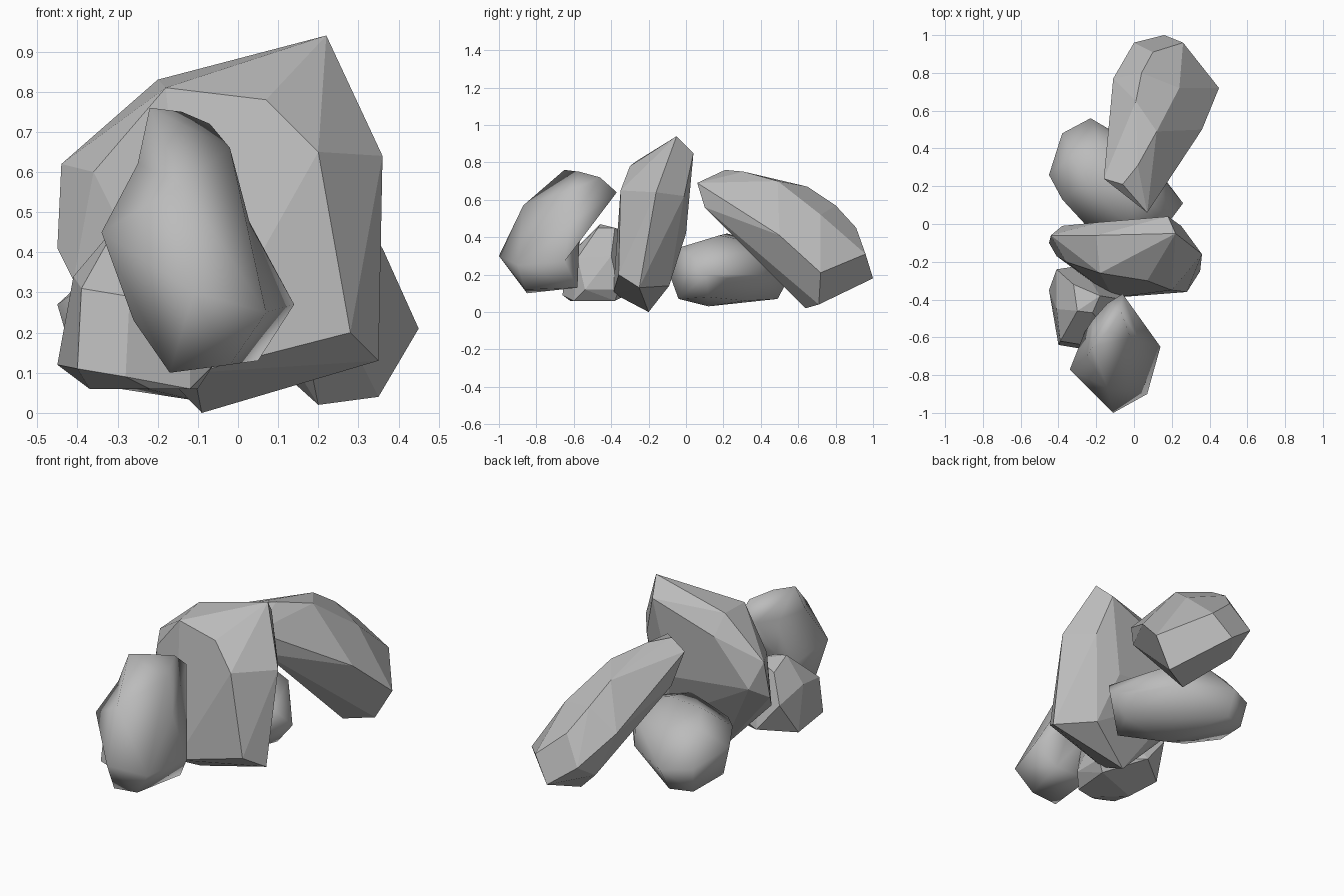
import bpy
import bmesh
import math
from mathutils import Vector

default_cube = bpy.data.objects.get("Cube")
if default_cube:
    bpy.data.objects.remove(default_cube, do_unlink=True)


def make_material(name, colour):
    material = bpy.data.materials.new(name)
    material.use_nodes = True
    material.diffuse_color = colour
    material.node_tree.nodes["Principled BSDF"].inputs["Base Color"].default_value = colour
    return material


stone_grey = make_material("stone grey", (0.5, 0.5, 0.5, 1))


def make_rock(name, corners, smooth=False, dents=()):
    """Wrap a chipped stone around its corners, given in hundredths of a unit.

    Each dent is a corner and an inward shift that hollows the finished stone.
    """
    bm = bmesh.new()
    for corner in corners:
        bm.verts.new(Vector(corner) / 100)
    hollows = [(bm.verts.new(Vector(start) / 100), Vector(shift) / 100) for start, shift in dents]
    result = bmesh.ops.convex_hull(bm, input=bm.verts[:])
    spare = {item for item in result["geom_interior"] + result["geom_unused"]
             if isinstance(item, bmesh.types.BMVert)}
    for vert, shift in hollows:
        if vert not in spare:
            vert.co += shift
    bmesh.ops.delete(bm, geom=list(spare), context="VERTS")

    # Merge nearly level triangles into broad chiselled facets
    if not smooth:
        bmesh.ops.dissolve_limit(bm, angle_limit=math.radians(7),
                                 verts=bm.verts[:], edges=bm.edges[:])
    bmesh.ops.recalc_face_normals(bm, faces=bm.faces[:])
    for face in bm.faces:
        face.smooth = smooth

    mesh = bpy.data.meshes.new(name)
    bm.to_mesh(mesh)
    bm.free()
    mesh.materials.append(stone_grey)
    rock = bpy.data.objects.new(name, mesh)
    bpy.context.collection.objects.link(rock)
    return rock


# Tall standing slab in the middle
make_rock("standing_slab", [
    (22, -5, 94), (18, 4, 85), (-20, -6, 83), (-18, -26, 81), (7, -30, 78),
    (20, -35, 65), (36, -16, 64), (25, -1, 62), (28, -36, 20), (35, -25, 13),
    (-11, -39, 10), (-9, -20, 0), (-45, -10, 41), (-44, -6, 62), (-36, -20, 60),
    (-41, -17, 33), (-38, -1, 47), (-18, 1, 72), (18, -9, 14), (10, 0, 42),
])

# Long slab leaning against the back
make_rock("leaning_slab", [
    (7, 6, 69), (-16, 24, 72), (-6, 21, 76), (2, 31, 75), (12, 49, 70), (1, 65, 67),
    (4, 80, 57), (10, 91, 45), (26, 96, 31), (16, 100, 18), (0, 96, 30),
    (-11, 77, 45), (-15, 40, 64), (24, 72, 52), (36, 50, 41), (45, 72, 21),
    (35, 71, 4), (20, 64, 2), (9, 10, 56), (18, 38, 30), (-12, 30, 54), (0, 80, 20),
])

# Small block at the front
make_rock("small_block", [
    (-30, -46, 47), (-22, -47, 45), (-18, -38, 45), (-32, -32, 43), (-41, -45, 34),
    (-41, -24, 30), (-39, -62, 31), (-27, -64, 29), (-12, -58, 29), (-6, -40, 30),
    (-45, -35, 12), (-40, -64, 11), (-28, -66, 9), (-22, -62, 6), (-12, -60, 6),
    (-6, -54, 12), (-6, -36, 12), (-28, -22, 14), (-37, -48, 6), (-10, -38, 6),
])

# Worn boulder at the very front, hollowed behind
make_rock("front_boulder", [
    (-22, -65, 76), (-14, -57, 75), (-7, -46, 72), (-6, -37, 64), (-14, -42, 62),
    (-22, -51, 63), (-34, -77, 45), (-14, -87, 57), (-11, -100, 30), (7, -90, 25),
    (14, -65, 27), (5, -58, 13), (-17, -85, 10), (-26, -78, 23), (-17, -58, 13),
    (-2, -60, 66), (-2, -86, 12), (-26, -57, 36),
], smooth=True, dents=[
    ((-16, -42, 40), (0, -15, 0)),
    ((-4, -42, 40), (0, -15, 0)),
    ((9, -62, 47), (-6, 0, 0)),
    ((-31, -70, 62), (6, 0, 0)),
])

# Worn boulder lying behind the standing slab
make_rock("back_boulder", [
    (-23, 56, 20), (-38, 48, 21), (-45, 26, 27), (-38, 13, 32), (-26, 0, 29),
    (-36, 45, 7), (-24, 49, 7), (-40, 24, 10), (-28, 8, 10), (-10, 12, 3),
    (8, -4, 7), (2, -8, 18), (0, -5, 34), (20, 3, 30), (26, 11, 20),
    (16, 12, 8), (17, 22, 18), (8, 33, 32), (-25, 22, 42), (-33, 36, 38), (-18, 42, 36),
    (-2, 18, 41), (4, 40, 20), (-4, 32, 6),
], smooth=True)
